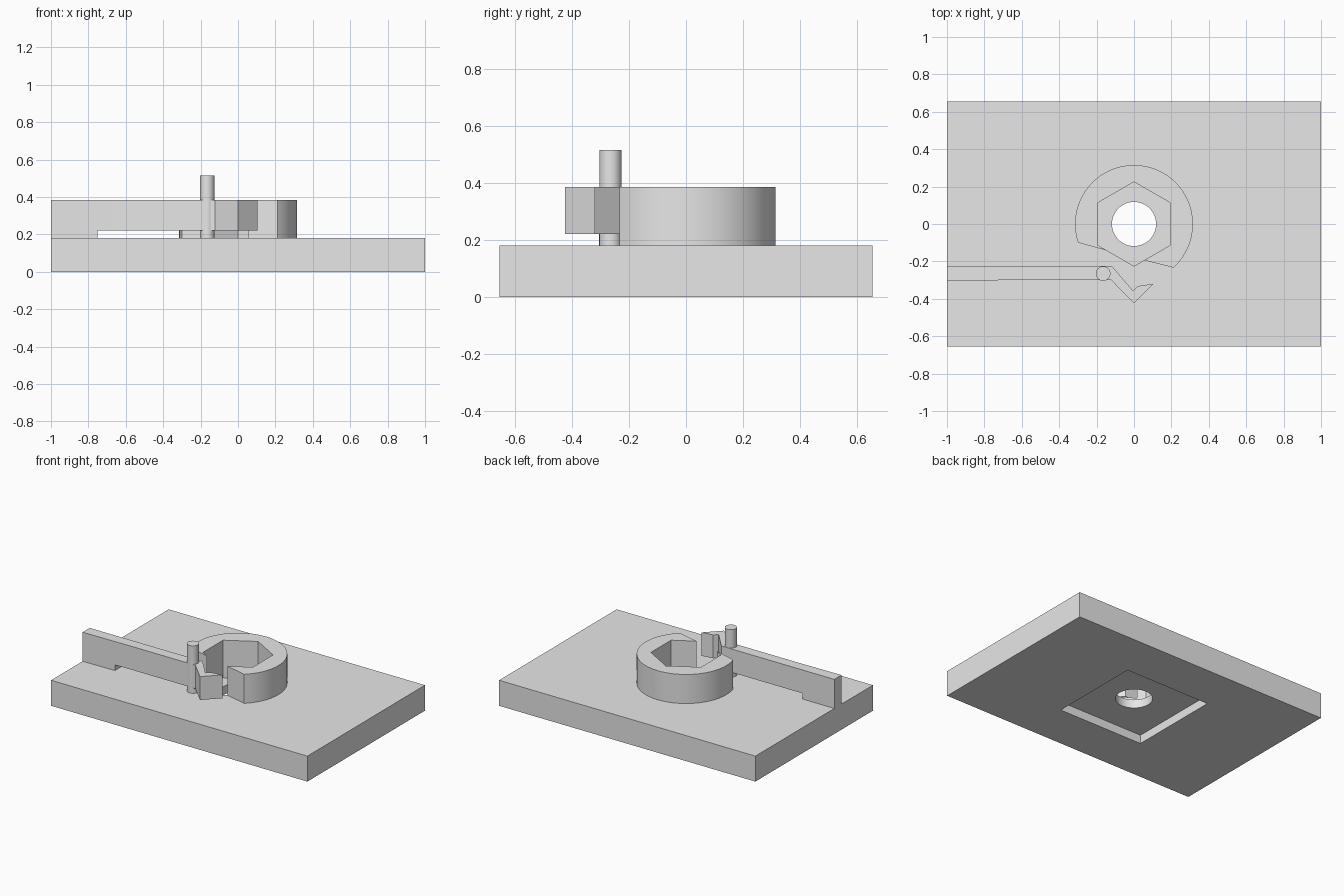
import bpy, bmesh
from math import sin, cos, pi, radians, atan2

cube = bpy.data.objects.get("Cube")
if cube:
    bpy.data.objects.remove(cube, do_unlink=True)

# One plain grey for the whole model
grey = bpy.data.materials.new("light grey")
grey.use_nodes = True
grey.diffuse_color = (0.8, 0.8, 0.8, 1)
grey.node_tree.nodes["Principled BSDF"].inputs["Base Color"].default_value = (0.8, 0.8, 0.8, 1)


def prism(name, outline, z0, z1):
    """Extrude a plan outline from z0 up to z1."""
    bm = bmesh.new()
    face = bm.faces.new([bm.verts.new((x, y, z0)) for x, y in outline])
    ext = bmesh.ops.extrude_face_region(bm, geom=[face])
    top = [v for v in ext["geom"] if isinstance(v, bmesh.types.BMVert)]
    bmesh.ops.translate(bm, vec=(0, 0, z1 - z0), verts=top)
    bmesh.ops.recalc_face_normals(bm, faces=bm.faces)
    mesh = bpy.data.meshes.new(name)
    bm.to_mesh(mesh)
    bm.free()
    mesh.materials.append(grey)
    obj = bpy.data.objects.new(name, mesh)
    bpy.context.collection.objects.link(obj)
    return obj


def rect(x0, x1, y0, y1):
    return [(x0, y0), (x1, y0), (x1, y1), (x0, y1)]


def arc(r, a0, a1, n, cx=0, cy=0):
    return [(cx + r * cos(a0 + (a1 - a0) * i / n), cy + r * sin(a0 + (a1 - a0) * i / n))
            for i in range(n + 1)]


def circle(r, n, cx=0, cy=0):
    return arc(r, 0, 2 * pi, n, cx, cy)[:-1]


def activate(obj):
    bpy.ops.object.select_all(action="DESELECT")
    obj.select_set(True)
    bpy.context.view_layer.objects.active = obj


def cut(obj, cutter):
    cutter.hide_render = True
    mod = obj.modifiers.new("cut", "BOOLEAN")
    mod.operation = "DIFFERENCE"
    mod.solver = "EXACT"
    mod.object = cutter
    activate(obj)
    bpy.ops.object.modifier_apply(modifier=mod.name)
    bpy.data.objects.remove(cutter, do_unlink=True)


def smooth(obj):
    activate(obj)
    bpy.ops.object.shade_smooth_by_angle(angle=radians(30))


BASE_TOP, GAP_TOP, TOP = 0.18, 0.22, 0.385
hexagon = [(0.225 * cos(a), 0.225 * sin(a)) for a in (radians(60 * i - 30) for i in range(6))]

# Base plate: square recess below, hexagonal pocket above, round through hole
base = prism("base_plate", rect(-1, 1, -0.655, 0.655), 0, BASE_TOP)
cut(base, prism("recess_cutter", rect(-0.33, 0.33, -0.33, 0.33), -0.1, 0.06))
cut(base, prism("pocket_cutter", hexagon, 0.12, 0.3))
cut(base, prism("hole_cutter", circle(0.118, 48), -0.1, 0.3))
smooth(base)

# Open ring with a hexagonal bore and a gap at the front
start = atan2(-0.235, 0.213)
end = atan2(-0.10, -0.30) + 2 * pi
inner = [(-0.144, -0.142)] + [hexagon[i] for i in (4, 3, 2, 1, 0)] + [(0.053, -0.194)]
ring = prism("socket_ring", arc(0.315, start, end, 72) + inner, BASE_TOP, TOP)
smooth(ring)

# Spring arm ending in a hook, raised off the plate except at its foot
arm_outline = [(-1, -0.225), (-0.118, -0.225), (-0.005, -0.357), (0.02, -0.332),
               (0.103, -0.32), (0, -0.424), (-0.122, -0.3), (-0.68, -0.3), (-1, -0.305)]
arm = prism("spring_arm", arm_outline, BASE_TOP, TOP)
cut(arm, prism("gap_cutter", rect(-0.75, 0.5, -0.6, 0), 0.1, GAP_TOP))

# Upright pin through the arm
pin = prism("pin", circle(0.039, 32, -0.165, -0.265), BASE_TOP, 0.515)
smooth(pin)
